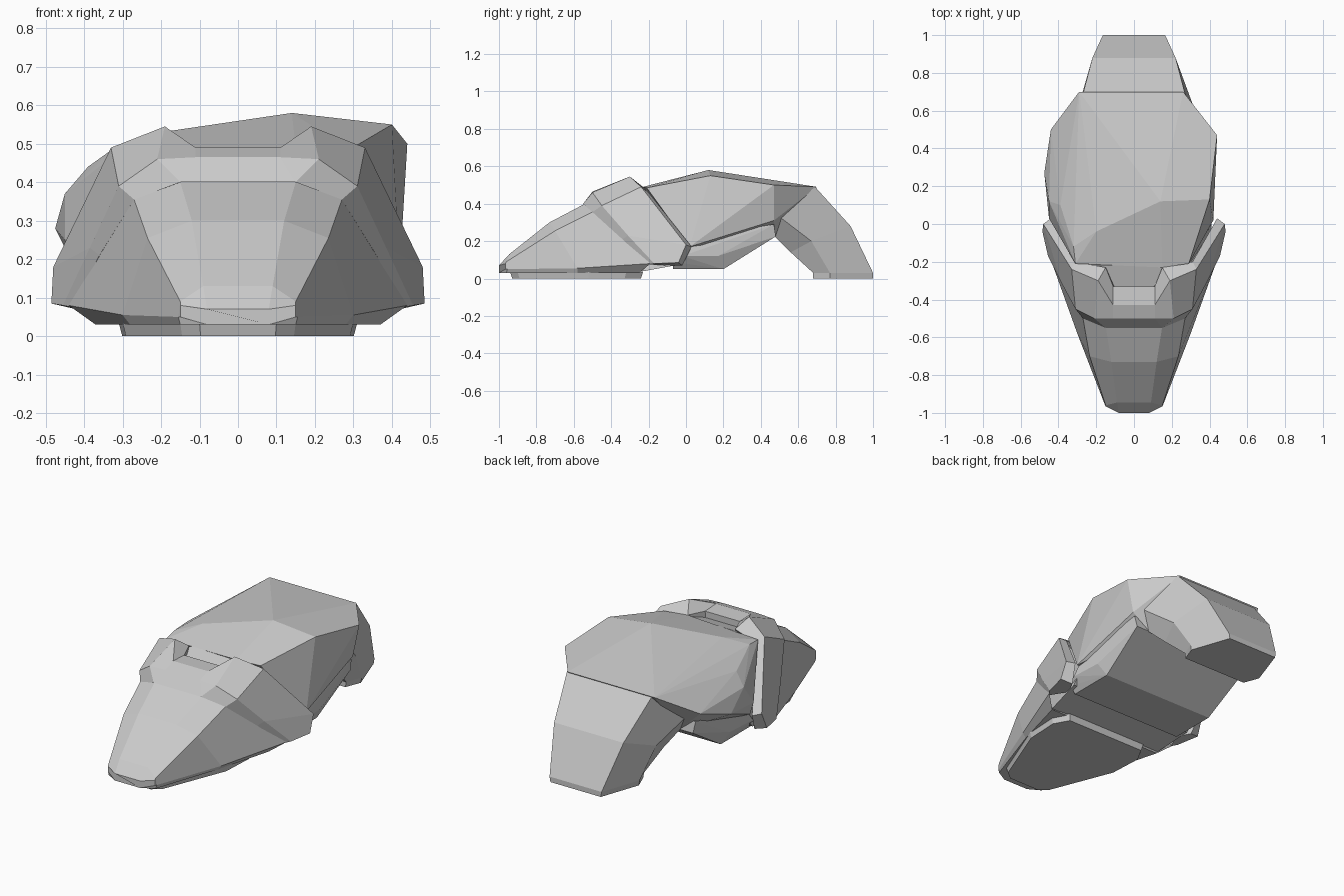
import bpy, bmesh
from mathutils import Vector


def finish(name, bm):
    bmesh.ops.remove_doubles(bm, verts=bm.verts, dist=0.0005)
    bmesh.ops.recalc_face_normals(bm, faces=bm.faces)
    me = bpy.data.meshes.new(name)
    bm.to_mesh(me)
    bm.free()
    ob = bpy.data.objects.new(name, me)
    bpy.context.collection.objects.link(ob)
    return ob


def mirrored(half):
    """Half section, ordered from the middle outwards, to a full section."""
    return [(-x, y, z) for x, y, z in reversed(half)] + list(half)


def loft(name, rings, around=True, caps=True):
    """Skin equal-length rings; close the section and cap the ends."""
    bm = bmesh.new()
    rows = [[bm.verts.new(p) for p in r] for r in rings]
    n = len(rows[0])
    for a, b in zip(rows, rows[1:]):
        for i in range(n if around else n - 1):
            j = (i + 1) % n
            bm.faces.new((a[i], a[j], b[j], b[i]))
    if caps:
        bm.faces.new(rows[0])
        bm.faces.new(rows[-1])
    return finish(name, bm)


def hull(name, pts):
    bm = bmesh.new()
    for p in pts:
        bm.verts.new(p)
    res = bmesh.ops.convex_hull(bm, input=bm.verts)
    junk = {v for v in res["geom_interior"] + res["geom_unused"]
            if isinstance(v, bmesh.types.BMVert)}
    bmesh.ops.delete(bm, geom=list(junk), context='VERTS')
    bmesh.ops.dissolve_limit(bm, angle_limit=0.02, verts=bm.verts, edges=bm.edges)
    return finish(name, bm)


# Toe cap: crown, shoulder, flare and underside points per section
loft("toe_cap", [mirrored(r) for r in (
    [(.08, -1, .07), (.15, -.965, .08), (.15, -.965, .05), (.08, -1, .03)],
    [(.09, -.945, .13), (.15, -.96, .09), (.155, -.955, .05), (.15, -.96, .03)],
    [(.12, -.73, .30), (.235, -.70, .255), (.30, -.58, .055), (.28, -.58, .03)],
    [(.15, -.54, .40), (.27, -.50, .355), (.44, -.19, .08), (.37, -.25, .03)],
)])

# Thin sole plate under the toe
plan = [(.10, -.94), (.15, -.90), (.30, -.52), (.31, -.32), (.26, -.23)]
loft("toe_sole", [mirrored([(x * s, -.58 + (y + .58) * s, z) for x, y in plan])
                  for z, s in ((0, .97), (.035, 1))])

# Raised band over the instep, one row for each edge of its thickness
band = (
    [(.15, -.55, .40), (.15, -.55, .40), (.27, -.50, .355), (.36, -.34, .21), (.43, -.20, .075)],
    [(.11, -.50, .465), (.21, -.50, .46), (.31, -.45, .39), (.385, -.31, .23), (.455, -.17, .08)],
    [(.11, -.43, .49), (.19, -.30, .545), (.33, -.24, .49), (.48, 0, .18), (.485, -.04, .085)],
    [(.11, -.33, .485), (.15, -.23, .49), (.31, -.20, .46), (.44, .03, .17), (.42, -.02, .07)],
    [(.10, -.33, .40), (.14, -.28, .40), (.24, -.28, .36), (.38, -.08, .16), (.38, -.10, .07)],
)
bm_rows = [mirrored(r) for r in band]
sections = [[row[i] for row in bm_rows] for i in range(len(bm_rows[0]))]
loft("instep_band", sections)

# Core that joins toe, band and midfoot
core = [(.14, -.51, .39), (.25, -.47, .345), (.37, -.25, .035), (.36, -.20, .055),
        (.40, -.03, .075), (.40, .05, .18), (.14, -.22, .485), (.28, -.22, .45)]
hull("instep_core", mirrored(core))

# Faceted, uneven ankle body
hull("ankle_body", [
    (.14, .12, .58), (.40, .13, .55), (.44, .47, .50), (.40, .47, .31),
    (.415, .17, .23), (.42, .02, .17), (.29, -.21, .485), (.15, -.23, .49),
    (.26, .70, .49), (.30, .48, .23),
    (-.29, .70, .49), (-.20, -.04, .53), (-.32, -.12, .49), (-.31, -.21, .48),
    (-.39, .10, .44), (-.45, .12, .37), (-.475, .27, .28), (-.44, .50, .36),
    (-.37, .56, .38), (-.45, .03, .25), (-.30, .48, .23), (-.42, .02, .17),
])

# Midfoot sole block
hull("midfoot_sole", mirrored([
    (.36, -.07, .05), (.36, .20, .05), (.39, -.07, .09), (.41, -.02, .12),
    (.40, .17, .12), (.38, .30, .14), (.38, .48, .225), (.40, .05, .22),
    (.39, .47, .29)]))

# Heel curving down to the ground
loft("heel", [[(-x, y, z) for x, y, z in r] + [(x, y, z) for x, y, z in reversed(r)]
              for r in (
    [(.27, .69, .49), (.36, .50, .33), (.30, .47, .23)],
    [(.22, .88, .28), (.28, .67, .20), (.25, .56, .14)],
    [(.165, 1, .03), (.245, .77, .03), (.21, .68, .03)],
    [(.16, 1, 0), (.24, .77, 0), (.205, .68, 0)],
)])
